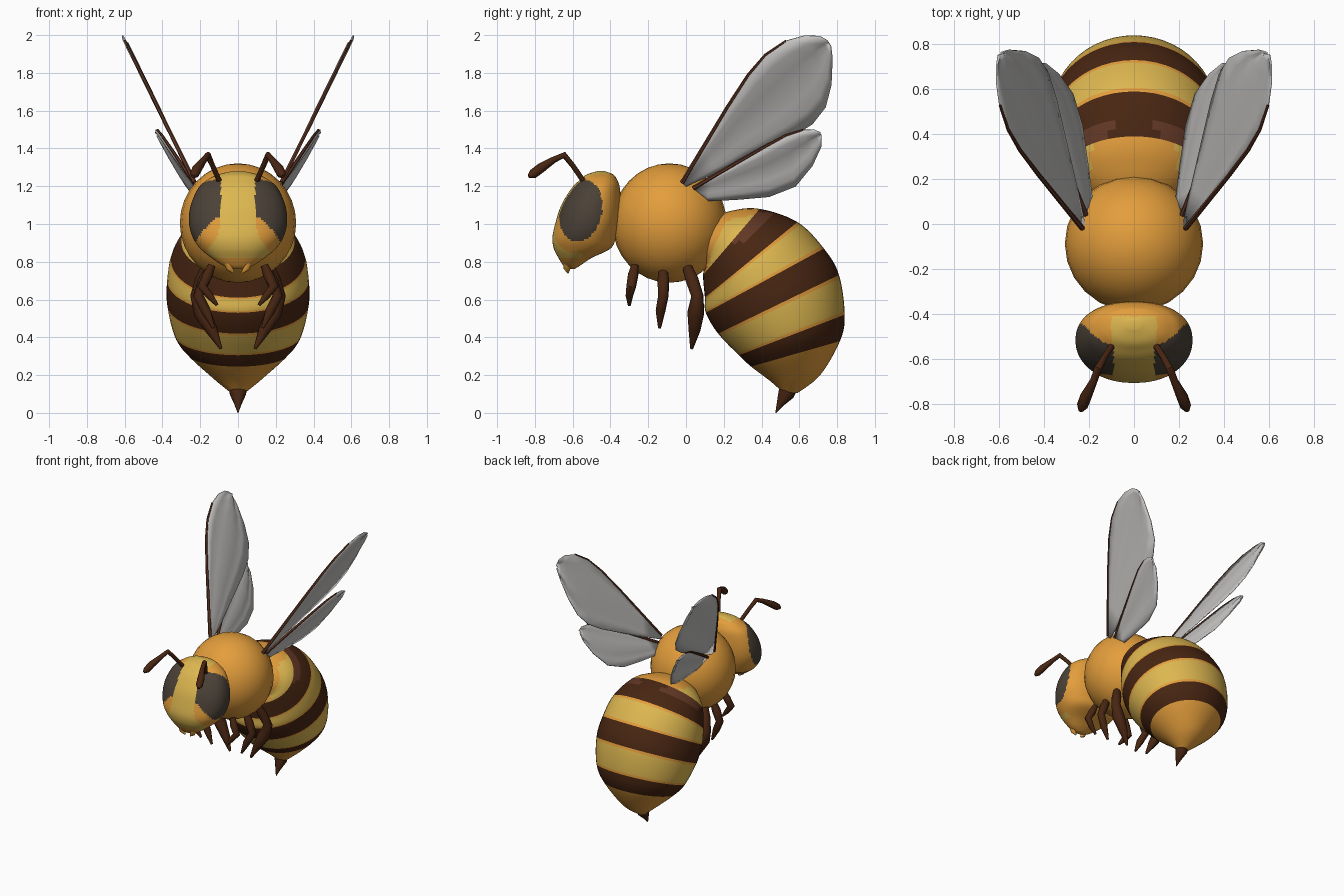
import bpy, bmesh, math
from mathutils import Vector

if "Cube" in bpy.data.objects:
    bpy.data.objects.remove(bpy.data.objects["Cube"])


def material(name, rgb):
    m = bpy.data.materials.new(name)
    m.diffuse_color = (*rgb, 1)
    m.use_nodes = True
    m.node_tree.nodes["Principled BSDF"].inputs["Base Color"].default_value = m.diffuse_color
    return m


ORANGE = material("amber orange", (0.77, 0.34, 0.045))
YELLOW = material("honey yellow", (0.72, 0.47, 0.08))
DARK = material("dark brown", (0.065, 0.019, 0.006))
BROWN = material("mid brown", (0.12, 0.038, 0.018))
EYE = material("eye grey brown", (0.07, 0.053, 0.038))
WING = material("wing grey", (0.56, 0.55, 0.54))


def finish(name, bm, mats, angle=50):
    bmesh.ops.recalc_face_normals(bm, faces=bm.faces)
    mesh = bpy.data.meshes.new(name)
    bm.to_mesh(mesh)
    bm.free()
    for m in mats:
        mesh.materials.append(m)
    ob = bpy.data.objects.new(name, mesh)
    bpy.context.collection.objects.link(ob)
    bpy.ops.object.select_all(action='DESELECT')
    ob.select_set(True)
    bpy.context.view_layer.objects.active = ob
    bpy.ops.object.shade_smooth_by_angle(angle=math.radians(angle))
    return ob


def spline(rows, n):
    """Catmull-Rom through rows of numbers, n steps per span."""
    out = []
    for i in range(len(rows) - 1):
        p0, p1, p2, p3 = (rows[min(max(i + k, 0), len(rows) - 1)] for k in (-1, 0, 1, 2))
        for s in range(n):
            t = s / n
            out.append([0.5 * (2 * b + (c - a) * t + (2 * a - 5 * b + 4 * c - d) * t * t
                               + (3 * b - a - 3 * c + d) * t ** 3)
                        for a, b, c, d in zip(p0, p1, p2, p3)])
    return out + [list(rows[-1])]


def loft(name, rings, mats, pick=None, angle=50):
    """Skin closed rings; pick(centre, row) gives the material index."""
    bm = bmesh.new()
    vs = [[bm.verts.new(p) for p in r] for r in rings]
    n = len(rings[0])
    for i in range(len(vs) - 1):
        for j in range(n):
            k = (j + 1) % n
            f = bm.faces.new((vs[i][j], vs[i][k], vs[i + 1][k], vs[i + 1][j]))
            if pick:
                f.material_index = pick(f.calc_center_median(), i)
    for i, row in ((0, vs[0]), (len(vs) - 2, vs[-1])):
        f = bm.faces.new(row)
        if pick:
            f.material_index = pick(f.calc_center_median(), i)
    return finish(name, bm, mats, angle)


def section(ya, za, yb, zb, w, n, power=1.0):
    """Oval ring spanning point a to point b in side view, half width w."""
    pts = []
    for j in range(n):
        a = 2 * math.pi * j / n
        c, s = (math.copysign(abs(v) ** power, v) for v in (math.cos(a), math.sin(a)))
        pts.append(Vector((w * c, (ya + yb) / 2 + (ya - yb) / 2 * s, (za + zb) / 2 + (za - zb) / 2 * s)))
    return pts


def tube(name, path, mat, side=1, n=10):
    """Round limb through (x, y, z, radius) points."""
    pts = [Vector((side * p[0], p[1], p[2])) for p in path]
    rings = []
    for i, p in enumerate(pts):
        d = (pts[min(i + 1, len(pts) - 1)] - pts[max(i - 1, 0)]).normalized()
        u = d.cross(Vector((1, 0.2, 0.1))).normalized()
        v = d.cross(u)
        rings.append([p + path[i][3] * (u * math.cos(2 * math.pi * j / n) + v * math.sin(2 * math.pi * j / n))
                      for j in range(n)])
    return loft(name, rings, [mat])


# Thorax
bm = bmesh.new()
bmesh.ops.create_uvsphere(bm, u_segments=24, v_segments=16, radius=1)
for v in bm.verts:
    v.co = Vector((v.co.x * 0.308, v.co.y * 0.302 - 0.088, v.co.z * 0.316 + 1.005))
finish("thorax", bm, [ORANGE])

# Abdomen: curved loft, one span per stripe
ABDOMEN = [(0.10, 1.02, 0.04, 0.85, 0.12), (0.24, 1.07, 0.10, 0.78, 0.24),
           (0.39, 1.08, 0.09, 0.73, 0.30), (0.59, 1.01, 0.10, 0.61, 0.355),
           (0.73, 0.87, 0.105, 0.53, 0.375), (0.81, 0.73, 0.17, 0.42, 0.375),
           (0.84, 0.52, 0.28, 0.305, 0.335), (0.815, 0.38, 0.345, 0.245, 0.265),
           (0.71, 0.20, 0.45, 0.165, 0.13), (0.59, 0.105, 0.51, 0.11, 0.04)]
STEPS = 10


def stripe(c, row):
    span, step = divmod(row, STEPS)
    if span in (2, 4, 6):
        return 3 if span == 2 and step < 4 and c.z > 0.9 and abs(c.x) > 0.1 else 2
    if span in (3, 5):
        return 0 if step in (0, STEPS - 1) else 1
    return 1 if span == 1 and abs(c.x) > 0.19 else 0


loft("abdomen", [section(*r, 48) for r in spline(ABDOMEN, STEPS)],
     [ORANGE, YELLOW, DARK, BROWN], stripe)

# Stinger
tube("stinger", [(0, 0.54, 0.13, 0.048), (0, 0.53, 0.10, 0.044), (0, 0.50, 0.05, 0.021),
                 (0, 0.475, 0.0, 0.002)], DARK)

# Head: stacked ovals (front y, z, back y, z, half width)
HEAD = [(-0.47, 1.28, -0.43, 1.28, 0.03), (-0.525, 1.262, -0.385, 1.262, 0.105),
        (-0.56, 1.235, -0.365, 1.235, 0.16), (-0.605, 1.19, -0.35, 1.19, 0.21),
        (-0.66, 1.10, -0.345, 1.10, 0.25), (-0.69, 1.01, -0.35, 1.01, 0.26),
        (-0.707, 0.93, -0.37, 0.93, 0.24), (-0.70, 0.87, -0.40, 0.87, 0.20),
        (-0.675, 0.82, -0.50, 0.82, 0.14), (-0.65, 0.78, -0.56, 0.78, 0.08),
        (-0.63, 0.762, -0.59, 0.762, 0.03)]


def face_paint(c, row):
    dy, dz = c.y + 0.557, c.z - 1.07
    along, across = 0.2 * dy + 0.98 * dz, 0.98 * dy - 0.2 * dz
    if abs(c.x) > 0.09 and (along / 0.165) ** 2 + (across / 0.112) ** 2 < 1:
        return 2
    width = 0.10 if c.z > 0.95 else 0.10 + (0.95 - c.z) * 0.7
    return 1 if c.z > 0.82 and c.y < -0.41 and abs(c.x) < width and (c.z > 1.2 or c.y < -0.55) else 0


loft("head", [section(*r, 112, 0.9) for r in spline(HEAD, 7)], [ORANGE, YELLOW, EYE], face_paint)


# Wings: (leading y, z, trailing y, z) rows from root to tip
FORE = [(-0.02, 1.22, 0.00, 1.20), (0.10, 1.42, 0.16, 1.27), (0.22, 1.62, 0.34, 1.355),
        (0.33, 1.79, 0.55, 1.455), (0.42, 1.895, 0.67, 1.53), (0.53, 1.97, 0.74, 1.62),
        (0.63, 1.998, 0.77, 1.74), (0.71, 1.995, 0.775, 1.88), (0.75, 1.97, 0.765, 1.945)]
HIND = [(0.04, 1.19, 0.06, 1.17), (0.15, 1.255, 0.11, 1.122), (0.28, 1.33, 0.27, 1.13),
        (0.42, 1.41, 0.44, 1.145), (0.53, 1.47, 0.58, 1.20), (0.62, 1.498, 0.67, 1.31),
        (0.68, 1.50, 0.715, 1.41), (0.71, 1.485, 0.715, 1.465)]


def fore_x(y, z):
    return 0.22 + 0.49 * (z - 1.2)


def hind_x(y, z):
    return 0.20 + 0.10 * y + 0.5 * (z - 1.17)


def wing(name, rows, fx, side):
    bm = bmesh.new()
    grid, cols = [], 6
    for i, (ya, za, yb, zb) in enumerate(rows):
        line = []
        for j in range(cols + 1):
            t = j / cols
            y, z = ya + (yb - ya) * t, za + (zb - za) * t
            ripple = 0.008 * math.sin(t * math.pi * 3) * min(i, 3) / 3
            line.append(bm.verts.new((side * (fx(y, z) + ripple), y, z)))
        grid.append(line)
    for a, b in zip(grid, grid[1:]):
        for j in range(cols):
            bm.faces.new((a[j], a[j + 1], b[j + 1], b[j]))
    ob = finish(name, bm, [WING], 60)
    mod = ob.modifiers.new("thickness", 'SOLIDIFY')
    mod.thickness, mod.offset = 0.008, 0
    # Dark vein along the leading edge
    tube(name + "_vein", [(fx(r[0], r[1]), r[0], r[1], 0.012 - 0.0012 * i)
                          for i, r in enumerate(rows[:6])], BROWN, side, 6)


LEGS = {
    "front_leg": [(0.14, -0.27, 0.78, 0.02), (0.16, -0.28, 0.73, 0.028), (0.19, -0.29, 0.67, 0.026),
                  (0.15, -0.30, 0.62, 0.02), (0.11, -0.30, 0.57, 0.008)],
    "middle_leg": [(0.15, -0.12, 0.77, 0.022), (0.18, -0.12, 0.70, 0.032), (0.21, -0.12, 0.62, 0.028),
                   (0.17, -0.135, 0.54, 0.026), (0.13, -0.14, 0.45, 0.008)],
    "hind_leg": [(0.16, 0.00, 0.79, 0.025), (0.19, 0.03, 0.71, 0.035), (0.22, 0.06, 0.62, 0.033),
                 (0.19, 0.052, 0.53, 0.045), (0.14, 0.045, 0.44, 0.032), (0.09, 0.03, 0.34, 0.008)],
}
ANTENNA = [(0.10, -0.545, 1.23, 0.014), (0.135, -0.60, 1.31, 0.014), (0.16, -0.645, 1.365, 0.017),
           (0.18, -0.70, 1.34, 0.017), (0.215, -0.77, 1.295, 0.026), (0.23, -0.81, 1.265, 0.025),
           (0.238, -0.832, 1.252, 0.01)]
JAW = [(0.05, -0.625, 0.80, 0.028), (0.045, -0.63, 0.765, 0.018), (0.022, -0.625, 0.742, 0.005)]

# Paired parts
for side, tag in ((1, "right"), (-1, "left")):
    wing(tag + "_forewing", FORE, fore_x, side)
    wing(tag + "_hindwing", HIND, hind_x, side)
    for leg, path in LEGS.items():
        tube(f"{tag}_{leg}", path, DARK, side)
    tube(tag + "_antenna", ANTENNA, DARK, side)
    tube(tag + "_mandible", JAW, ORANGE, side)
